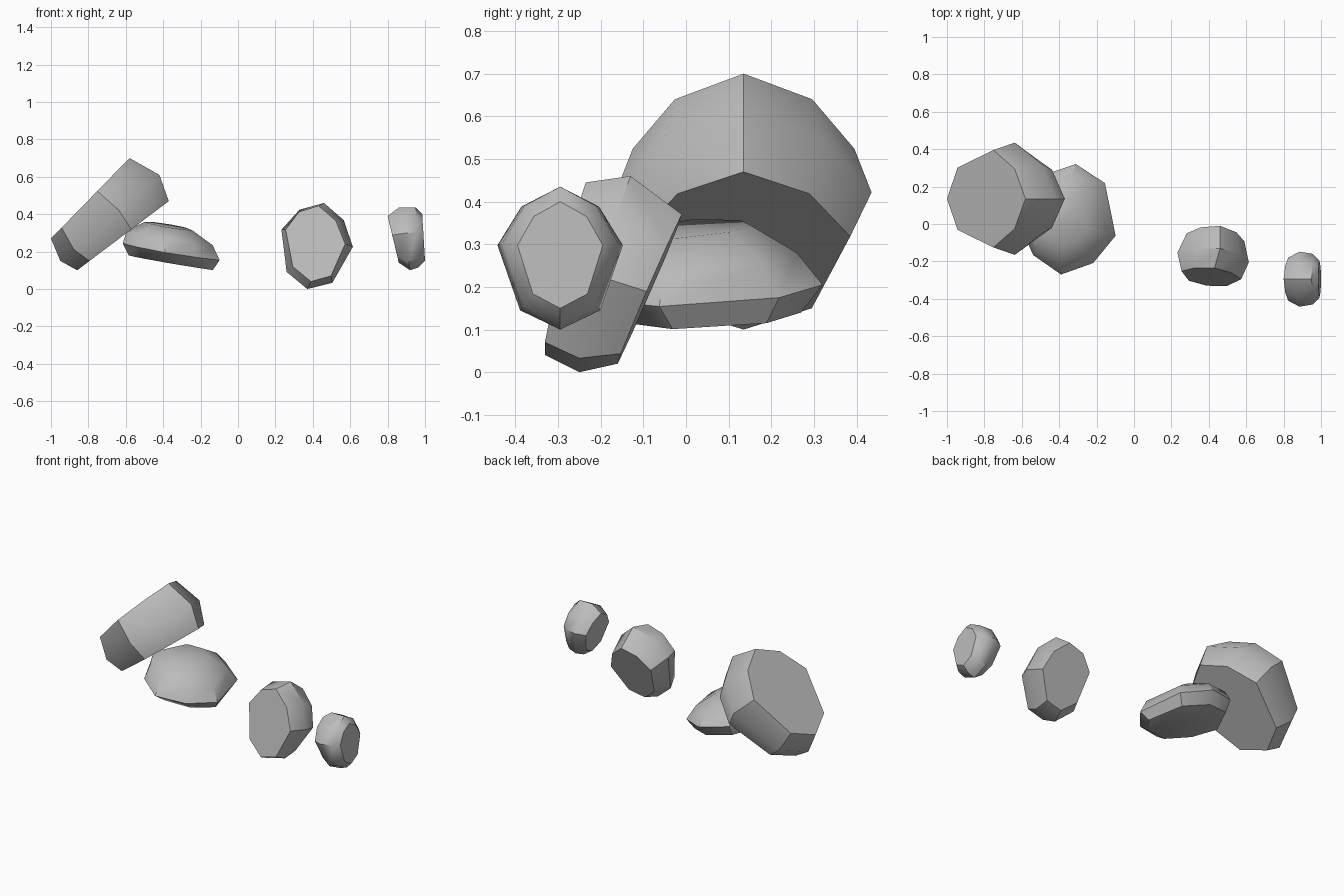
import bpy
import bmesh
import math
from mathutils import Vector

cube = bpy.data.objects.get("Cube")
if cube:
    bpy.data.objects.remove(cube, do_unlink=True)

# Single stone colour
stone = bpy.data.materials.new("stone_grey")
stone.use_nodes = True
GREY = (0.5, 0.5, 0.5, 1)
stone.diffuse_color = GREY
stone.node_tree.nodes["Principled BSDF"].inputs["Base Color"].default_value = GREY

# Egg-shaped octagon: (distance from broad end to narrow end, share of half width)
EGG = [(0, 0), (0.14, 0.62), (0.41, 1), (0.865, 0.64),
       (1, 0), (0.865, -0.64), (0.41, -1), (0.14, -0.62)]


def rock(name, side, rings):
    """Loft egg-shaped rings, each given as broad end, narrow end and half width."""
    side = Vector(side).normalized()
    bm = bmesh.new()
    loops = []
    for top, bottom, width in rings:
        top, bottom = Vector(top), Vector(bottom)
        loops.append([bm.verts.new(top.lerp(bottom, t) + side * width * k) for t, k in EGG])
    for a, b in zip(loops, loops[1:]):
        for i in range(8):
            j = (i + 1) % 8
            bm.faces.new((a[i], a[j], b[j], b[i]))
    bm.faces.new(loops[0])
    bm.faces.new(loops[-1])
    bmesh.ops.recalc_face_normals(bm, faces=bm.faces)
    mesh = bpy.data.meshes.new(name)
    bm.to_mesh(mesh)
    bm.free()
    mesh.materials.append(stone)
    obj = bpy.data.objects.new(name, mesh)
    bpy.context.collection.objects.link(obj)
    bpy.ops.object.select_all(action='DESELECT')
    obj.select_set(True)
    bpy.context.view_layer.objects.active = obj
    bpy.ops.object.shade_smooth_by_angle(angle=math.radians(40))


# Large leaning rock
Y = 0.135
rock("large_rock", (0, 1, 0), [
    ((-0.58, Y, 0.70), (-1.0, Y, 0.27), 0.26),
    ((-0.42, Y, 0.61), (-0.95, Y, 0.15), 0.30),
    ((-0.37, Y, 0.47), (-0.86, Y, 0.10), 0.25),
])

# Flat rock lying under the large one
rock("flat_rock", (0.98, -0.13, -0.17), [
    ((-0.38, -0.19, 0.14), (-0.33, 0.27, 0.14), 0.23),
    ((-0.39, -0.27, 0.195), (-0.31, 0.32, 0.205), 0.265),
    ((-0.39, -0.22, 0.27), (-0.33, 0.26, 0.28), 0.235),
    ((-0.38, -0.11, 0.33), (-0.36, 0.15, 0.345), 0.13),
])

# Medium upright rock
rock("medium_rock", (0.96, -0.13, -0.23), [
    ((0.43, -0.235, 0.445), (0.39, -0.33, 0.04), 0.165),
    ((0.46, -0.13, 0.46), (0.37, -0.25, 0.0), 0.198),
    ((0.46, -0.01, 0.37), (0.40, -0.16, 0.02), 0.16),
])

# Small upright rock
rock("small_rock", (0, 1, 0), [
    ((0.80, -0.295, 0.39), (0.86, -0.295, 0.14), 0.115),
    ((0.86, -0.295, 0.435), (0.92, -0.295, 0.10), 0.147),
    ((0.95, -0.295, 0.435), (0.965, -0.295, 0.115), 0.135),
    ((0.985, -0.295, 0.40), (1.0, -0.295, 0.15), 0.10),
])
